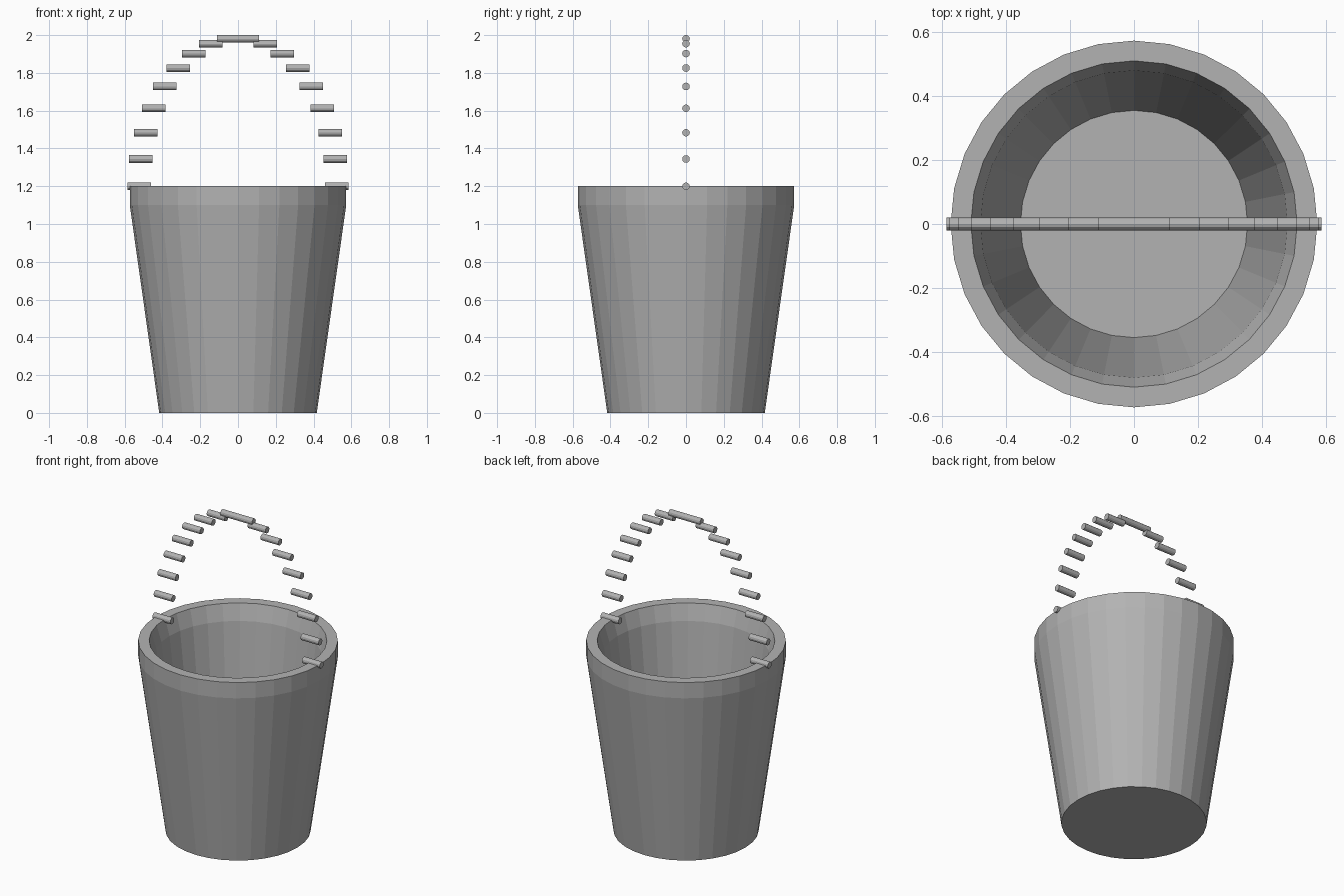
import bpy, bmesh, math

cube = bpy.data.objects.get("Cube")
if cube:
    bpy.data.objects.remove(cube, do_unlink=True)

# Single metal colour
metal = bpy.data.materials.new("grey_metal")
grey = (0.45, 0.45, 0.45, 1)
metal.use_nodes = True
metal.diffuse_color = grey
metal.node_tree.nodes["Principled BSDF"].inputs["Base Color"].default_value = grey


def finish(name, bm):
    bmesh.ops.recalc_face_normals(bm, faces=bm.faces)
    mesh = bpy.data.meshes.new(name)
    bm.to_mesh(mesh)
    bm.free()
    mesh.materials.append(metal)
    obj = bpy.data.objects.new(name, mesh)
    bpy.context.collection.objects.link(obj)
    return obj


# Bucket: one closed wall profile turned round the z axis
SIDES = 32
profile = [(0.417, 0), (0.573, 1.1), (0.573, 1.2),
           (0.51, 1.2), (0.48, 1.1), (0.355, 0.06)]
bm = bmesh.new()
rings = []
for radius, z in profile:
    ring = []
    for i in range(SIDES):
        a = math.tau * i / SIDES
        ring.append(bm.verts.new((radius * math.cos(a), radius * math.sin(a), z)))
    rings.append(ring)
for low, high in zip(rings, rings[1:]):
    for i in range(SIDES):
        j = (i + 1) % SIDES
        bm.faces.new((low[i], low[j], high[j], high[i]))
bm.faces.new(rings[0])   # underside
bm.faces.new(rings[-1])  # inner floor
finish("bucket_body", bm)

# Handle: short level rods spaced along a tall half ellipse
RODS = 18
HALF_SPAN, RISE = 0.5235, 0.784
for i in range(RODS):
    a = math.pi * i / (RODS - 1)
    bm = bmesh.new()
    bmesh.ops.create_cone(bm, cap_ends=True, segments=12,
                          radius1=0.02, radius2=0.02, depth=0.125)
    rod = finish(f"handle_rod_{i + 1}", bm)
    rod.rotation_euler.y = math.pi / 2
    rod.location = (HALF_SPAN * math.cos(a), 0, 1.2 + RISE * math.sin(a))
